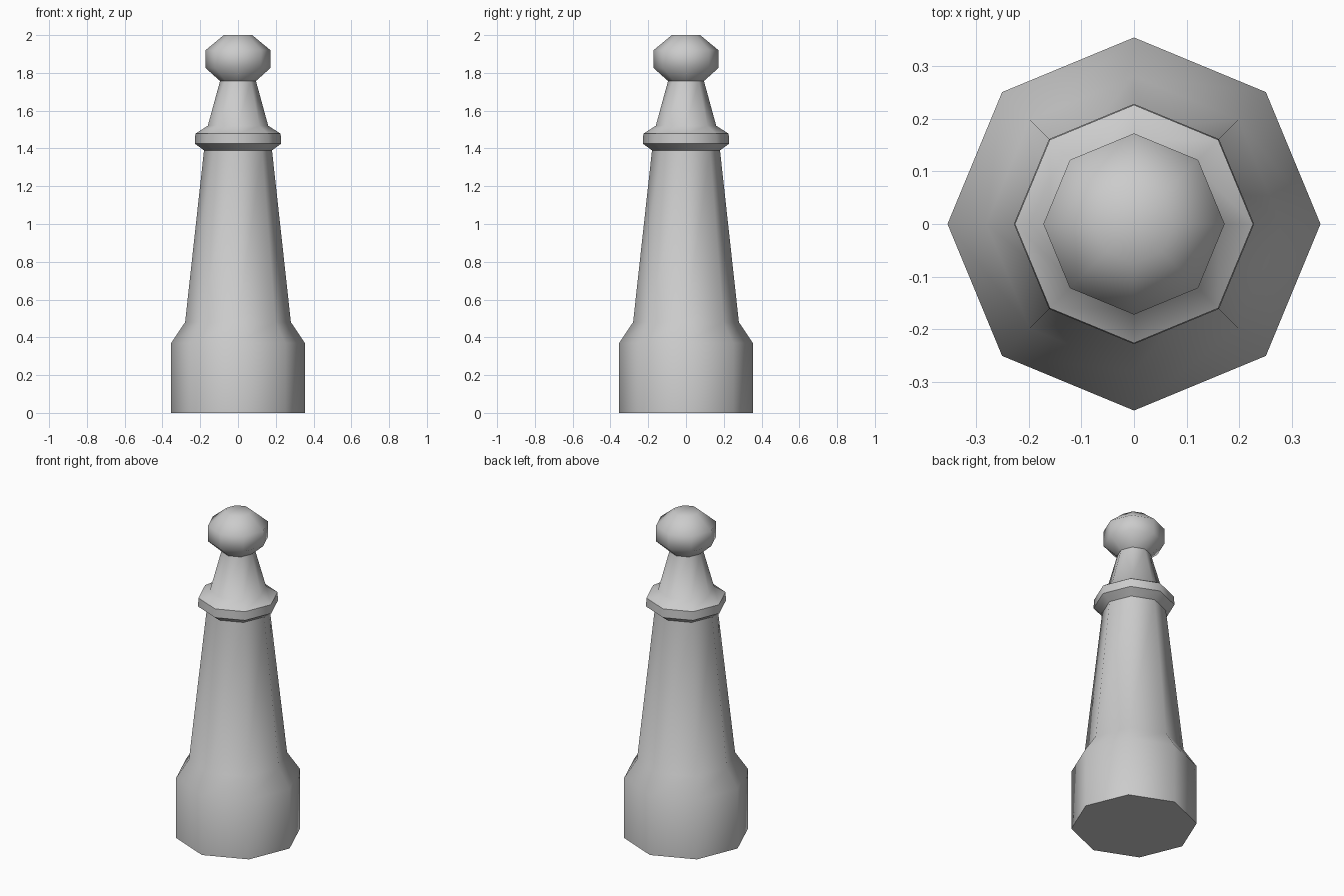
import bpy
import bmesh
import math
from mathutils import Matrix, Vector

cube = bpy.data.objects.get("Cube")
if cube:
    bpy.data.objects.remove(cube, do_unlink=True)

SIDES = 8

# One plain grey material
grey = bpy.data.materials.new("plain_grey")
grey.use_nodes = True
colour = (0.6, 0.6, 0.6, 1.0)
grey.diffuse_color = colour
grey.node_tree.nodes["Principled BSDF"].inputs["Base Color"].default_value = colour

# Half profile (radius, height): base, shaft, collar, neck, knob
profile = [
    (0, 0), (0.354, 0), (0.354, 0.37), (0.28, 0.48),
    (0.18, 1.39), (0.228, 1.425), (0.226, 1.478),
    (0.16, 1.52), (0.095, 1.757),
    (0.172, 1.826), (0.172, 1.92), (0.075, 2.0), (0, 2.0),
]

# Spin the profile into an eight-sided post with corners on the axes
bm = bmesh.new()
points = [bm.verts.new((r, 0, z)) for r, z in profile]
edges = [bm.edges.new(pair) for pair in zip(points, points[1:])]
bmesh.ops.spin(bm, geom=points + edges, cent=(0, 0, 0), axis=(0, 0, 1),
               angle=math.tau, steps=SIDES, use_merge=True)
bmesh.ops.remove_doubles(bm, verts=bm.verts[:], dist=0.0005)
bmesh.ops.recalc_face_normals(bm, faces=bm.faces[:])

mesh = bpy.data.meshes.new("bollard_post")
bm.to_mesh(mesh)
bm.free()
mesh.materials.append(grey)
post = bpy.data.objects.new("bollard_post", mesh)
bpy.context.collection.objects.link(post)

# Smooth sides, with sharp foot and collar rims
bpy.ops.object.select_all(action="DESELECT")
post.select_set(True)
bpy.context.view_layer.objects.active = post
bpy.ops.object.shade_smooth_by_angle(angle=math.radians(52))
